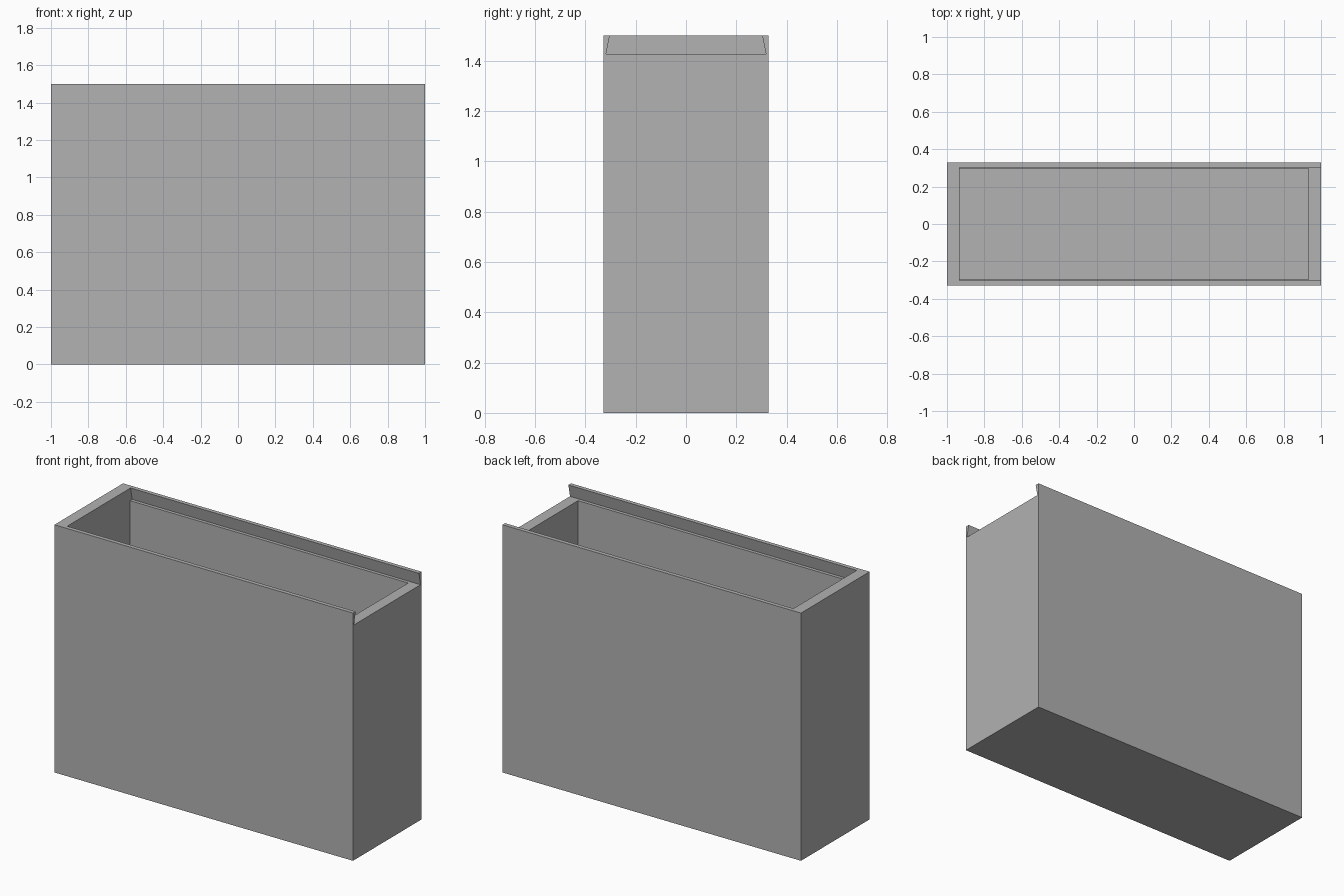
import bpy, bmesh

if "Cube" in bpy.data.objects:
    bpy.data.objects.remove(bpy.data.objects["Cube"])

# Main dimensions
HX, HY, HZ = 1.0, 0.328, 1.50      # outer half length, half depth, height
CX, CY = 0.932, 0.298              # cavity half sizes
FLOOR = 0.05                       # floor thickness
SLOT_Z = 1.425                     # bottom of the lid groove
SLOT_LOW, SLOT_TOP = 0.318, 0.303  # groove half widths, wider at the bottom

grey = bpy.data.materials.new("plain_grey")
grey.diffuse_color = (0.445, 0.445, 0.445, 1)
grey.use_nodes = True
grey.node_tree.nodes["Principled BSDF"].inputs["Base Color"].default_value = grey.diffuse_color


def prism(name, profile, x0, x1):
    """Extrude a (y, z) profile along x from x0 to x1."""
    bm = bmesh.new()
    face = bm.faces.new([bm.verts.new((x0, y, z)) for y, z in profile])
    new = bmesh.ops.extrude_face_region(bm, geom=[face])["geom"]
    verts = [v for v in new if isinstance(v, bmesh.types.BMVert)]
    bmesh.ops.translate(bm, verts=verts, vec=(x1 - x0, 0, 0))
    bmesh.ops.recalc_face_normals(bm, faces=bm.faces)
    mesh = bpy.data.meshes.new(name)
    bm.to_mesh(mesh)
    bm.free()
    obj = bpy.data.objects.new(name, mesh)
    bpy.context.collection.objects.link(obj)
    mesh.materials.append(grey)
    return obj


def trapezoid(low, top, z0, z1):
    return [(-low, z0), (low, z0), (top, z1), (-top, z1)]


def cut(target, cutter):
    mod = target.modifiers.new(cutter.name, "BOOLEAN")
    mod.operation = "DIFFERENCE"
    mod.solver = "EXACT"
    mod.object = cutter
    bpy.context.view_layer.objects.active = target
    bpy.ops.object.modifier_apply(modifier=mod.name)
    bpy.data.objects.remove(cutter)


# Solid box
box = prism("box_body", trapezoid(HY, HY, 0, HZ), -HX, HX)

# Dovetail groove for a sliding lid, open at the right end;
# the profile continues its slope past the rim for a clean cut
over = 0.05
slope = (SLOT_TOP - SLOT_LOW) / (HZ - SLOT_Z)
cut(box, prism("lid_groove",
               trapezoid(SLOT_LOW, SLOT_TOP + slope * over, SLOT_Z, HZ + over),
               -CX, HX + over))

# Inner cavity
cut(box, prism("cavity", trapezoid(CY, CY, FLOOR, SLOT_Z + 0.03), -CX, CX))
